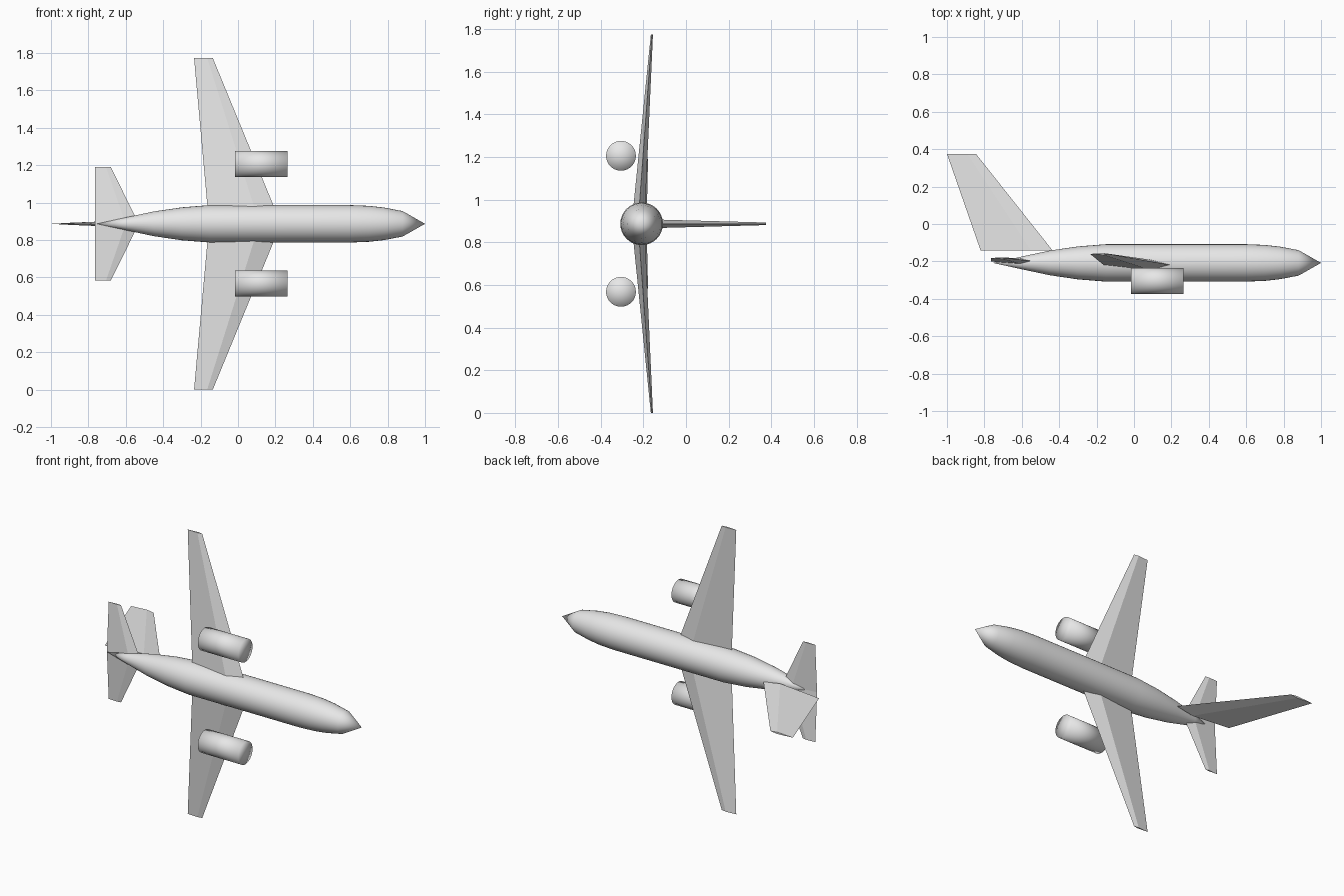
import bpy
import bmesh
import math
from mathutils import Vector, Matrix

cube = bpy.data.objects.get("Cube")
if cube:
    bpy.data.objects.remove(cube, do_unlink=True)

# One light grey paint for the whole aircraft
paint = bpy.data.materials.new("light grey paint")
paint.use_nodes = True
GREY = (0.8, 0.8, 0.8, 1)
paint.diffuse_color = GREY
paint.node_tree.nodes["Principled BSDF"].inputs["Base Color"].default_value = GREY

AXIS_Y, AXIS_Z = -0.208, 0.887     # fuselage centre line, running along x


def finish(name, bm, smooth=None):
    bmesh.ops.recalc_face_normals(bm, faces=bm.faces)
    mesh = bpy.data.meshes.new(name)
    bm.to_mesh(mesh)
    bm.free()
    mesh.materials.append(paint)
    obj = bpy.data.objects.new(name, mesh)
    bpy.context.collection.objects.link(obj)
    if smooth is not None:
        bpy.ops.object.select_all(action='DESELECT')
        obj.select_set(True)
        bpy.context.view_layer.objects.active = obj
        bpy.ops.object.shade_smooth_by_angle(angle=math.radians(smooth))
    return obj


def turned(name, profile, y, z, sides, smooth):
    """Spin an (x, radius) profile around a line parallel to x."""
    bm = bmesh.new()
    verts = [bm.verts.new((x, y + r, z)) for x, r in profile]
    edges = [bm.edges.new(pair) for pair in zip(verts, verts[1:])]
    bmesh.ops.spin(bm, geom=verts + edges, cent=(0, y, z), axis=(1, 0, 0),
                   angle=math.tau, steps=sides, use_duplicate=False)
    bmesh.ops.remove_doubles(bm, verts=bm.verts, dist=0.0005)
    return finish(name, bm, smooth)


def foil(name, stations, to_world, crease=0.3):
    """Loft diamond sections: (span, lead x, trail x, offset, half thickness)."""
    bm = bmesh.new()
    loops = []
    for span, lead, trail, off, half in stations:
        ridge = lead + (trail - lead) * crease
        section = [(lead, off), (ridge, off + half), (trail, off), (ridge, off - half)]
        loops.append([bm.verts.new(to_world(x, h, span)) for x, h in section])
    for a, b in zip(loops, loops[1:]):
        for i in range(4):
            j = (i + 1) % 4
            bm.faces.new((a[i], a[j], b[j], b[i]))
    bm.faces.new(loops[0])
    bm.faces.new(loops[-1])
    return finish(name, bm)


def both_sides(root, tip):
    return [(-tip[0], *tip[1:]), root, tip]


def sideways(x, h, span):
    return (x, h, AXIS_Z + span)


def upright(x, h, span):
    return (x, span, AXIS_Z + h)


# Fuselage
turned("fuselage",
       [(1, 0), (0.88, 0.068), (0.78, 0.087), (0.7, 0.096), (0.6, 0.1), (-0.15, 0.1),
        (-0.3, 0.088), (-0.45, 0.066), (-0.6, 0.034), (-0.755, 0)],
       AXIS_Y, AXIS_Z, 32, 30)

# Swept main wing and tailplane, each a single piece through the body
foil("main_wing", both_sides((0, 0.23, -0.155, -0.225, 0.03),
                             (0.887, -0.135, -0.235, -0.16, 0.005)), sideways)
foil("tailplane", both_sides((0, -0.53, -0.765, -0.2, 0.015),
                             (0.303, -0.68, -0.765, -0.182, 0.004)), sideways)

# Tail fin
foil("tail_fin", [(-0.142, -0.435, -0.82, 0, 0.02),
                  (0.375, -0.845, -1, 0, 0.006)], upright)

# Engines under both wings
for side, sign in (("upper", 1), ("lower", -1)):
    turned(side + "_engine", [(0.265, 0), (0.265, 0.07), (-0.015, 0.07), (-0.015, 0)],
           -0.305, AXIS_Z + sign * 0.319, 32, 180)
